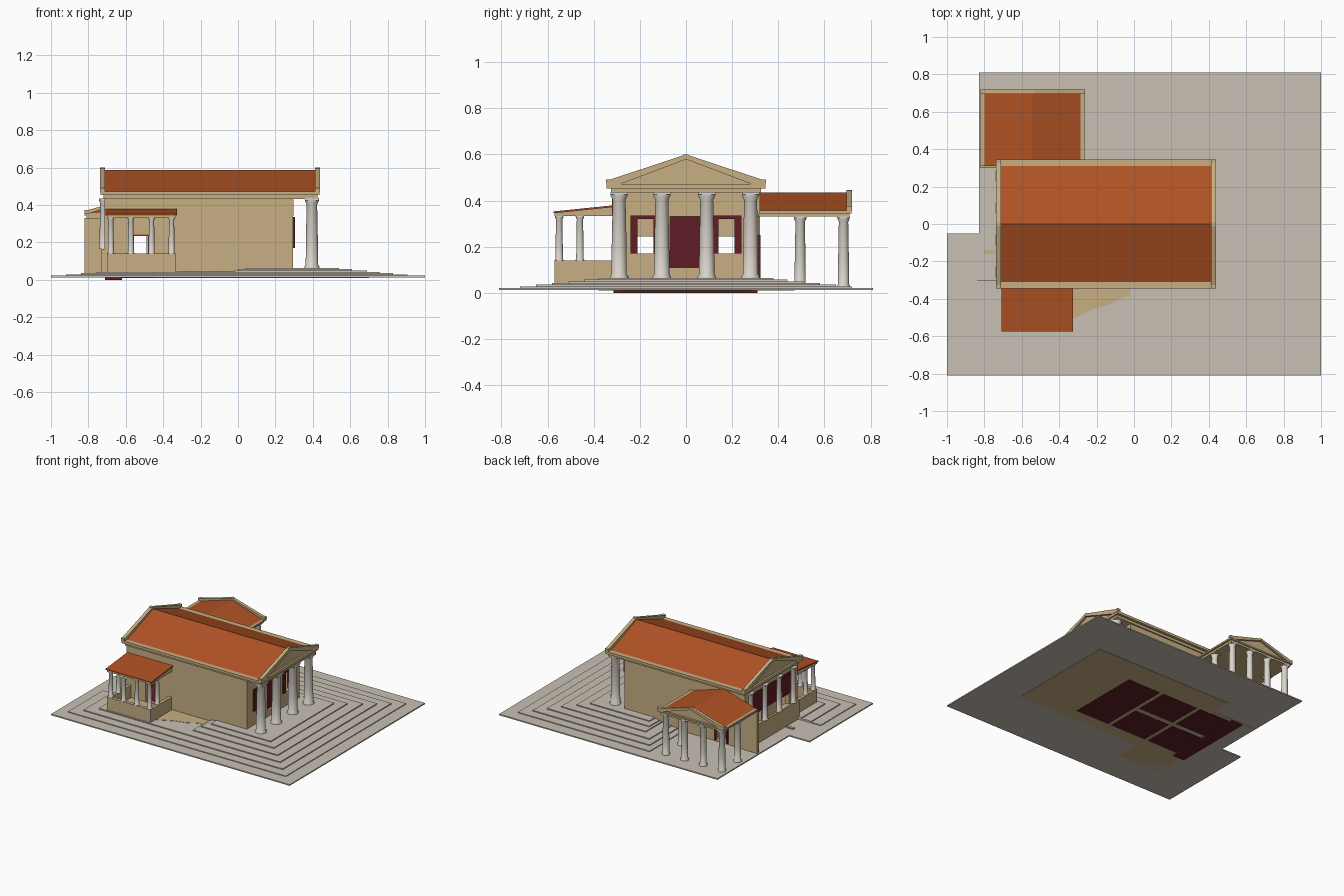
import bpy, bmesh, math

if "Cube" in bpy.data.objects:
    bpy.data.objects.remove(bpy.data.objects["Cube"])

def mat(name, c):
    m = bpy.data.materials.new(name)
    m.diffuse_color = (*c, 1)
    m.use_nodes = True
    m.node_tree.nodes["Principled BSDF"].inputs["Base Color"].default_value = m.diffuse_color
    return m

TAN = mat("tan_stone", (0.58, 0.43, 0.23))
GREY = mat("grey_paving", (0.58, 0.53, 0.46))
WHITE = mat("white_marble", (0.70, 0.66, 0.60))
TILE = mat("orange_tile", (0.43, 0.085, 0.018))
RED = mat("dark_red", (0.12, 0.012, 0.018))

def make(name, bm, m):
    bmesh.ops.recalc_face_normals(bm, faces=bm.faces)
    me = bpy.data.meshes.new(name)
    bm.to_mesh(me)
    bm.free()
    me.materials.append(m)
    ob = bpy.data.objects.new(name, me)
    bpy.context.collection.objects.link(ob)
    return ob

def box(name, x0, x1, y0, y1, z0, z1, m):
    bm = bmesh.new()
    bmesh.ops.create_cube(bm, size=1)
    for v in bm.verts:
        v.co = ((x0 + x1) / 2 + v.co.x * (x1 - x0), (y0 + y1) / 2 + v.co.y * (y1 - y0),
                (z0 + z1) / 2 + v.co.z * (z1 - z0))
    return make(name, bm, m)

def prism(name, pts, a0, a1, axis, m):
    """Extrude a profile along x, y or z."""
    place = {'x': lambda p, a: (a, p[0], p[1]), 'y': lambda p, a: (p[0], a, p[1]),
             'z': lambda p, a: (p[0], p[1], a)}[axis]
    bm = bmesh.new()
    lo = [bm.verts.new(place(p, a0)) for p in pts]
    hi = [bm.verts.new(place(p, a1)) for p in pts]
    bm.faces.new(lo)
    bm.faces.new(hi)
    n = len(pts)
    for i in range(n):
        bm.faces.new((lo[i], lo[(i + 1) % n], hi[(i + 1) % n], hi[i]))
    return make(name, bm, m)

def column(name, x, y, z0, z1, r):
    """Lathed shaft with base and capital, plus a square abacus."""
    h, t = z1 - z0, r * 0.35
    prof = [(r * 1.2, 0), (r * 1.2, t), (r, t * 1.8), (r * 0.98, h * 0.35), (r * 0.85, h - t * 3),
            (r * 1.12, h - t * 1.4), (r * 1.12, h - t)]
    bm = bmesh.new()
    n, rings = 24, []
    for pr, pz in prof:
        rings.append([bm.verts.new((x + pr * math.cos(2 * math.pi * i / n),
                                    y + pr * math.sin(2 * math.pi * i / n), z0 + pz)) for i in range(n)])
    for a, b in zip(rings, rings[1:]):
        for i in range(n):
            bm.faces.new((a[i], a[(i + 1) % n], b[(i + 1) % n], b[i]))
    bm.faces.new(rings[0])
    bm.faces.new(rings[-1])
    ob = make(name, bm, WHITE)
    for p in ob.data.polygons:
        p.use_smooth = len(p.vertices) == 4
    q = r * 1.15
    box(name + "_abacus", x - q, x + q, y - q, y + q, z1 - t, z1, WHITE)

def wall(name, axis, c0, c1, a0, a1, z0, z1, holes, m=TAN):
    """Wall along an axis, built as pieces around openings (a, b, low, high)."""
    def piece(a, b, lo, hi):
        if b - a > 1e-4 and hi - lo > 1e-4:
            if axis == 'x':
                box(name, a, b, c0, c1, lo, hi, m)
            else:
                box(name, c0, c1, a, b, lo, hi, m)
    cur = a0
    for a, b, lo, hi in sorted(holes):
        piece(cur, a, z0, z1)
        piece(a, b, z0, lo)
        piece(a, b, hi, z1)
        cur = b
    piece(cur, a1, z0, z1)

# Paved terrace with a notch in the back left corner
box("terrace_front", -1, 1, -0.81, -0.05, 0.013, 0.022, GREY)
box("terrace_back", -0.83, 1, -0.05, 0.81, 0.013, 0.022, GREY)

# Steps wrapping the front, right and back of the hall
ext = [(0.905, 0.72, -0.92), (0.83, 0.65, -0.84), (0.76, 0.58, -0.76),
       (0.69, 0.51, -0.02), (0.61, 0.44, 0.0), (0.54, 0.38, 0.04)]
for i, (xe, ye, xw) in enumerate(ext):
    top = 0.028 + i * 0.0072
    if i < 3:
        box("step_front", xw, xe, -ye, -0.3, 0.014, top, GREY)
        box("step_right", -0.2 + i * 0.05, xe, -0.3, ye, 0.014, top, GREY)
    else:
        box("step_upper", xw, xe, -ye, ye, 0.014, top, GREY)

# Bare earth beside the porch and foundation beneath
prism("earth_patch", [(-0.33, -0.3), (0, -0.3), (0, -0.385), (-0.06, -0.39), (-0.13, -0.43),
                      (-0.22, -0.455), (-0.33, -0.51)], 0.03, 0.0445, 'z', TAN)
box("earth_chip", -0.80, -0.74, -0.16, -0.14, 0.02, 0.03, TAN)
box("foundation", -0.45, 0.70, -0.38, 0.47, 0.0105, 0.013, TAN)

# Room floors separated by stone partitions
for x0, x1, y0, y1 in [(0.0, 0.28, -0.28, 0.28), (-0.33, -0.03, -0.28, -0.02), (-0.33, -0.03, 0.02, 0.28),
                       (-0.68, -0.36, -0.28, -0.02), (-0.68, -0.36, 0.02, 0.28)]:
    box("room_floor", x0, x1, y0, y1, 0.009, 0.04, RED)
box("floor_edge", -0.71, -0.62, -0.315, 0.31, 0.0, 0.012, RED)

# Hall walls
W = 0.315
door = (-0.555, -0.48, 0.05, 0.24)
wall("front_wall", 'x', -W, -W + 0.03, -0.715, 0.295, 0.012, 0.435, [door])
wall("back_wall", 'x', W - 0.03, W, -0.715, 0.295, 0.012, 0.435, [door])
wall("right_wall", 'y', 0.265, 0.295, -W + 0.03, W - 0.03, 0.012, 0.435,
     [(-0.21, -0.14, 0.17, 0.33), (-0.07, 0.065, 0.11, 0.33), (0.14, 0.21, 0.17, 0.33)])
wall("left_wall", 'y', -0.715, -0.685, -W + 0.03, W - 0.03, 0.012, 0.435,
     [(-0.21, -0.12, 0.165, 0.245), (0.12, 0.21, 0.165, 0.245)])
for y in (-0.285, 0.015):
    box("partition", -0.35, -0.335, y, y + 0.27, 0.012, 0.13, TAN)

# Red door and window surrounds on the right
box("right_door", 0.272, 0.28, -0.07, 0.065, 0.11, 0.33, RED)
for s in (-1, 1):
    ys = sorted((s * 0.24, s * 0.21))
    box("window_jamb", 0.262, 0.304, ys[0], ys[1], 0.17, 0.33, RED)
    ys = sorted((s * 0.14, s * 0.11))
    box("window_jamb", 0.262, 0.304, ys[0], ys[1], 0.17, 0.33, RED)
    ys = sorted((s * 0.24, s * 0.11))
    box("window_lintel", 0.262, 0.304, ys[0], ys[1], 0.32, 0.335, RED)
for y0, y1 in ((-0.32, 0.0), (0.0, 0.32)):
    box("wall_end_strip", 0.294, 0.298, y0, y1, 0.34, 0.43, TAN)
box("front_door_lintel", -0.56, -0.475, -0.318, -0.28, 0.235, 0.243, TILE)

# Left facade: half columns on a low wall with red panels between
box("left_low_wall", -0.73, -0.71, -W, W, 0.012, 0.165, TAN)
for y in (-0.255, -0.085, 0.085, 0.255):
    column("left_half_column", -0.718, y, 0.165, 0.435, 0.022)
for y in (-0.17, 0.0, 0.17):
    box("left_panel", -0.72, -0.714, y - 0.055, y + 0.055, 0.25, 0.41, RED)

# Right porch columns
for y in (-0.29, -0.105, 0.09, 0.28):
    column("right_column", 0.395, y, 0.06, 0.437, 0.033)

# Hall entablature, ceiling and tiled roof
box("entablature", -0.72, 0.425, -0.325, 0.325, 0.433, 0.455, TAN)
box("cornice", -0.735, 0.435, -0.345, 0.345, 0.453, 0.472, TAN)
prism("roof", [(-0.32, 0.468), (0, 0.587), (0.32, 0.468)], -0.713, 0.413, 'x', TILE)

def gable(name, c, w, zb, zt, band, a0, a1, back0, back1, axis):
    """Raking cornice as an open chevron with a recessed tympanum."""
    prism(name + "_cornice", [(c - w, zb), (c - w, zb + band), (c, zt), (c + w, zb + band), (c + w, zb),
                              (c + w * 0.85, zb), (c, zt - band * 1.15), (c - w * 0.85, zb)], a0, a1, axis, TAN)
    prism(name + "_panel", [(c - w * 0.9, zb), (c, zt - band), (c + w * 0.9, zb)], back0, back1, axis, TAN)
    for s in (-1, 0, 1):
        u, v, d = c + s * (w - 0.01), (zt - 0.006 if s == 0 else zb + band), 0.011
        prism(name + "_finial", [(u - d, v - 0.01), (u + d, v - 0.01), (u + d, v + 0.006), (u - d, v + 0.006)],
              a0, a1, axis, TAN)

gable("right_gable", 0, 0.345, 0.468, 0.6, 0.018, 0.412, 0.438, 0.408, 0.42, 'x')
gable("left_gable", 0, 0.345, 0.468, 0.6, 0.018, -0.738, -0.712, -0.72, -0.708, 'x')

# Back porch: six columns, entablature and gabled roof
for x in (-0.78, -0.623, -0.467, -0.31):
    column("back_column", x, 0.683, 0.022, 0.333, 0.024)
for x in (-0.78, -0.31):
    column("back_side_column", x, 0.495, 0.022, 0.333, 0.024)
box("back_porch_entablature", -0.81, -0.28, 0.31, 0.71, 0.33, 0.347, TAN)
box("back_porch_cornice", -0.82, -0.265, 0.31, 0.718, 0.345, 0.356, TAN)
prism("back_porch_roof", [(-0.803, 0.355), (-0.542, 0.435), (-0.282, 0.355)], 0.31, 0.70, 'y', TILE)
gable("back_gable", -0.542, 0.278, 0.354, 0.446, 0.014, 0.696, 0.72, 0.69, 0.703, 'y')
box("back_porch_wall", -0.82, -0.70, 0.30, 0.32, 0.012, 0.33, TAN)
for x in (-0.575, -0.475):
    box("back_door_jamb", x, x + 0.015, 0.31, 0.322, 0.03, 0.25, RED)

# Front porch: parapet, slim supports and lean-to roof
box("front_parapet", -0.70, -0.335, -0.57, -0.545, 0.013, 0.14, TAN)
for x in (-0.70, -0.36):
    box("side_parapet", x, x + 0.025, -0.55, -0.31, 0.013, 0.14, TAN)
box("front_porch_floor", -0.69, -0.345, -0.55, -0.31, 0.013, 0.045, TAN)
for x in (-0.68, -0.573, -0.462, -0.355):
    column("front_support", x, -0.55, 0.137, 0.335, 0.016)
for x in (-0.68, -0.355):
    column("front_side_support", x, -0.46, 0.137, 0.335, 0.016)
prism("front_porch_beam", [(-0.57, 0.333), (-0.57, 0.348), (-0.31, 0.373), (-0.31, 0.333)], -0.70, -0.333, 'x', TAN)
prism("front_porch_roof", [(-0.575, 0.345), (-0.575, 0.353), (-0.31, 0.38), (-0.31, 0.372)], -0.708, -0.325, 'x', TILE)
